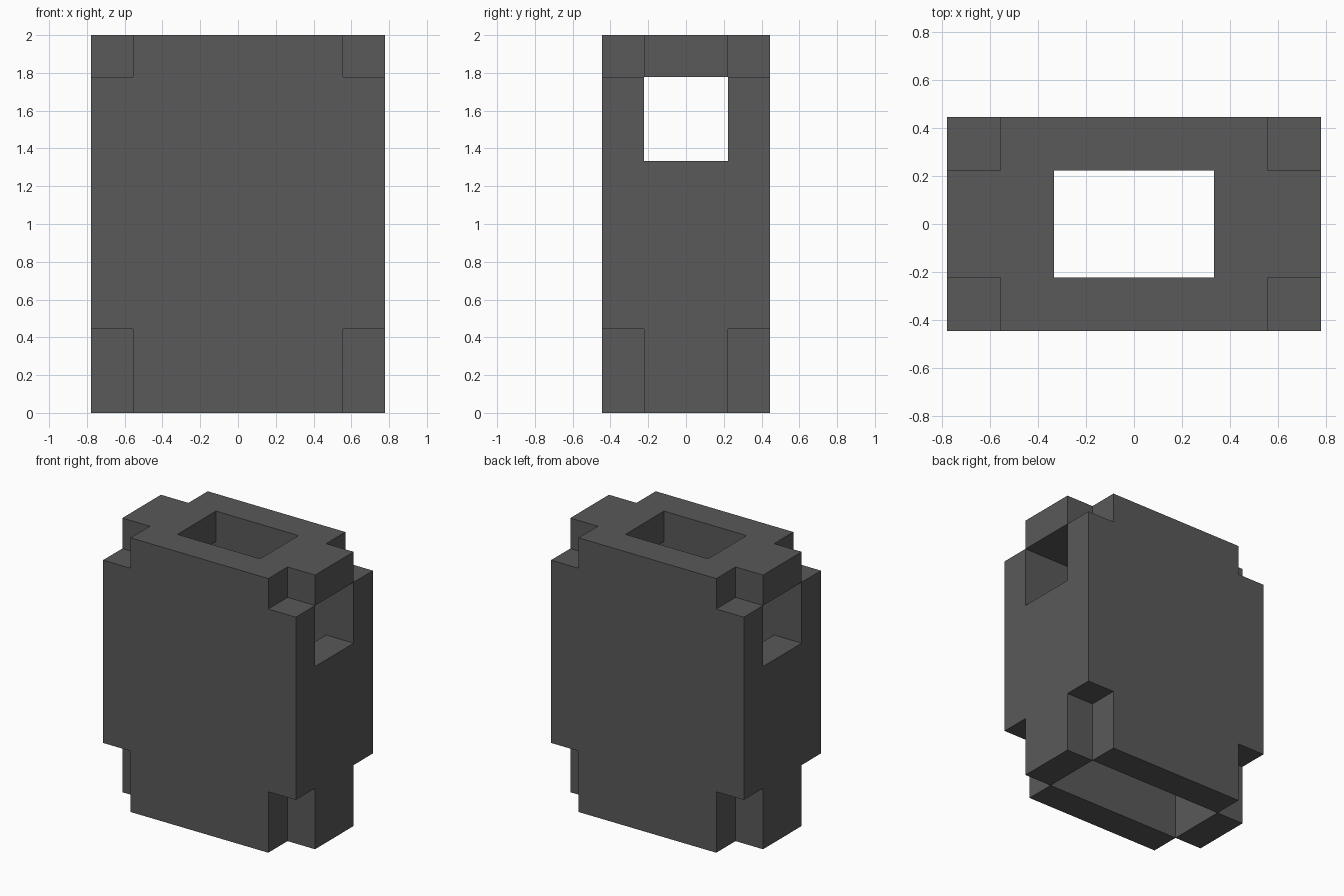
import bpy
import bmesh
import math

if "Cube" in bpy.data.objects:
    bpy.data.objects.remove(bpy.data.objects["Cube"], do_unlink=True)

UNIT = 2 / 9  # the shape sits on a grid nine units tall

# Planes that divide the block, in units
CUTS = [(-3.5, -2.5, -1.5, 1.5, 2.5, 3.5), (-2, -1, 1, 2), (0, 2, 6, 8, 9)]


def is_solid(x, y, z):
    """Say whether a point, in units, lies in the material of the housing."""
    x, y = abs(x), abs(y)
    if x > 3.5 or y > 2 or not 0 < z < 9:
        return False
    if x > 2.5 and y > 1 and (z < 2 or z > 8):   # notched corners
        return False
    if x < 2.5 and y < 1 and z < 8:              # cavity, open below
        return False
    if x < 1.5 and y < 1:                        # top opening
        return False
    if y < 1 and 6 < z < 8:                      # side windows
        return False
    return True


def cell_is_solid(cell):
    if any(i < 0 or i >= len(CUTS[a]) - 1 for a, i in enumerate(cell)):
        return False
    return is_solid(*[(CUTS[a][i] + CUTS[a][i + 1]) / 2 for a, i in enumerate(cell)])


def add_side(bm, cell, axis, step):
    """Add the outward face of a cell on one side."""
    b, c = (axis + 1) % 3, (axis + 2) % 3
    corners = [(0, 0), (1, 0), (1, 1), (0, 1)][::step]
    verts = []
    for db, dc in corners:
        p = [0, 0, 0]
        p[axis] = CUTS[axis][cell[axis] + (step > 0)] * UNIT
        p[b] = CUTS[b][cell[b] + db] * UNIT
        p[c] = CUTS[c][cell[c] + dc] * UNIT
        verts.append(bm.verts.new(p))
    bm.faces.new(verts)


# Skin of the housing: a face wherever material meets air
bm = bmesh.new()
nx, ny, nz = [len(c) - 1 for c in CUTS]
for cell in [(i, j, k) for i in range(nx) for j in range(ny) for k in range(nz)]:
    if not cell_is_solid(cell):
        continue
    for axis in range(3):
        for step in (-1, 1):
            neighbour = list(cell)
            neighbour[axis] += step
            if not cell_is_solid(neighbour):
                add_side(bm, cell, axis, step)

# Weld the skin and merge flat neighbours
bmesh.ops.remove_doubles(bm, verts=bm.verts[:], dist=0.0001)
bmesh.ops.dissolve_limit(bm, angle_limit=math.radians(1),
                         verts=bm.verts[:], edges=bm.edges[:])
mesh = bpy.data.meshes.new("housing")
bm.to_mesh(mesh)
bm.free()
housing = bpy.data.objects.new("housing", mesh)
bpy.context.collection.objects.link(housing)

# Dark grey finish
grey = bpy.data.materials.new("dark grey")
grey.use_nodes = True
colour = (0.1, 0.1, 0.1, 1)
grey.diffuse_color = colour
for node in grey.node_tree.nodes:
    if node.type == "BSDF_PRINCIPLED":
        node.inputs["Base Color"].default_value = colour
mesh.materials.append(grey)
